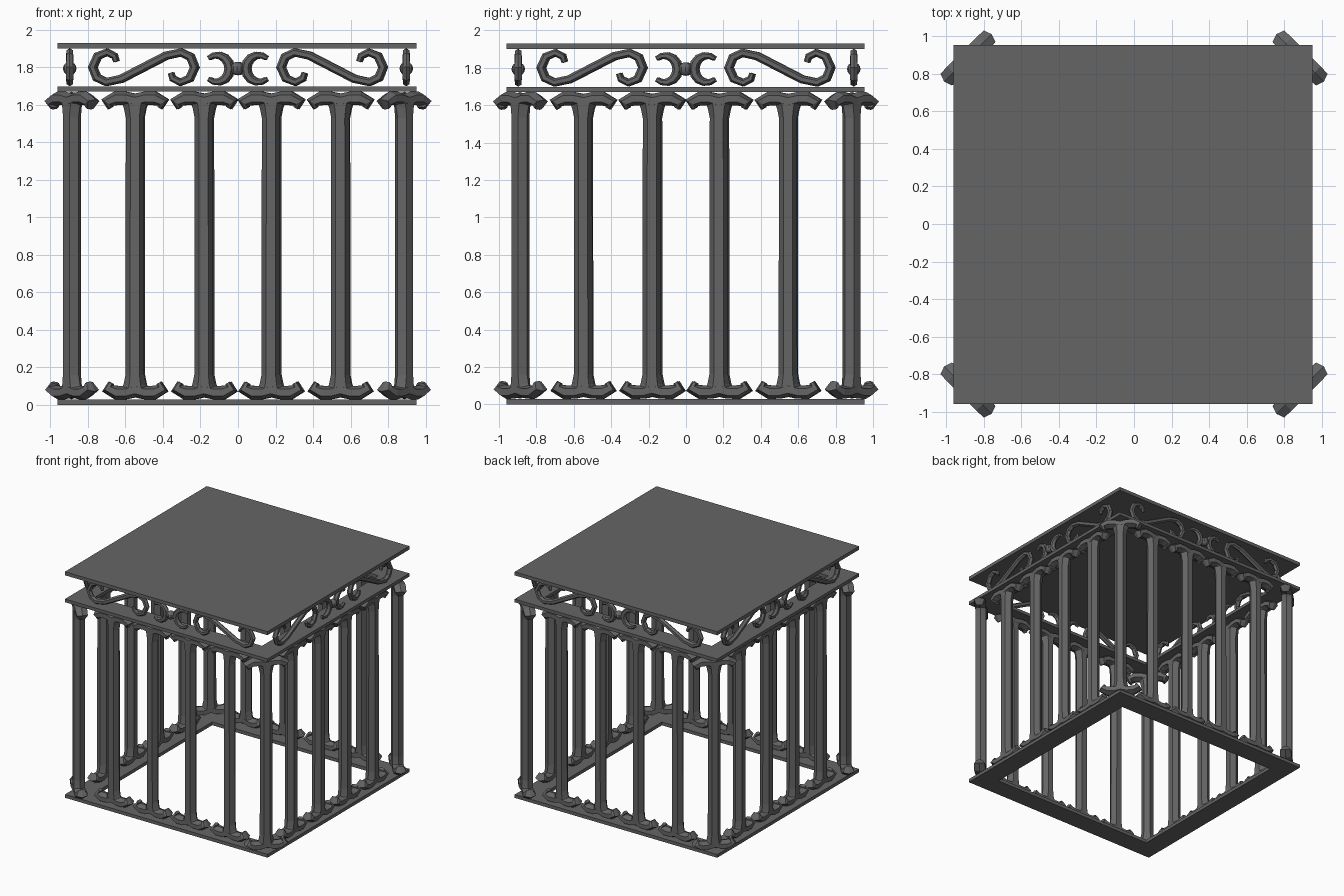
import bpy, bmesh, math
from mathutils import Matrix, Vector

if "Cube" in bpy.data.objects:
    bpy.data.objects.remove(bpy.data.objects["Cube"])

iron = bpy.data.materials.new("dark_grey_iron")
iron.diffuse_color = (0.13, 0.13, 0.13, 1)
iron.use_nodes = True
iron.node_tree.nodes["Principled BSDF"].inputs["Base Color"].default_value = iron.diffuse_color


def finish(bm, name, matrix=Matrix()):
    bmesh.ops.recalc_face_normals(bm, faces=bm.faces)
    bm.transform(matrix)
    mesh = bpy.data.meshes.new(name)
    bm.to_mesh(mesh)
    bm.free()
    mesh.materials.append(iron)
    ob = bpy.data.objects.new(name, mesh)
    bpy.context.collection.objects.link(ob)
    return ob


def sweep(bm, path, widths, depths, sides=6):
    """Tube along a path in the x-z plane; widths in plane, depths along y."""
    pts = [Vector((x, 0, z)) for x, z in path]
    rings = []
    for i, p in enumerate(pts):
        t = (pts[min(i + 1, len(pts) - 1)] - pts[max(i - 1, 0)]).normalized()
        n = Vector((t.z, 0, -t.x))
        ring = []
        for k in range(sides):
            a = 2 * math.pi * k / sides
            ring.append(bm.verts.new(p + n * widths[i] * math.cos(a)
                                     + Vector((0, depths[i] * math.sin(a), 0))))
        rings.append(ring)
    for r, s in zip(rings, rings[1:]):
        for k in range(sides):
            m = (k + 1) % sides
            bm.faces.new((r[k], r[m], s[m], s[k]))
    bm.faces.new(rings[0])
    bm.faces.new(rings[-1])


def box_plate(name, z0, z1, half=0.957, hole=0.0):
    bm = bmesh.new()
    if hole:
        loops = []
        for h, z in ((half, z0), (half, z1), (hole, z1), (hole, z0)):
            loops.append([bm.verts.new((h * a, h * b, z))
                          for a, b in ((-1, -1), (1, -1), (1, 1), (-1, 1))])
        for j in range(4):
            r, s = loops[j], loops[(j + 1) % 4]
            for k in range(4):
                m = (k + 1) % 4
                bm.faces.new((r[k], r[m], s[m], s[k]))
    else:
        bmesh.ops.create_cube(bm, size=1, matrix=Matrix.Translation((0, 0, (z0 + z1) / 2))
                              @ Matrix.Diagonal((2 * half, 2 * half, z1 - z0, 1)))
    finish(bm, name, Matrix.Translation((-0.006, -0.003, 0)))


# Base ring, upper ring and solid roof
box_plate("base_frame", 0.0, 0.028, hole=0.785)
box_plate("upper_frame", 1.67, 1.697, hole=0.785)
box_plate("roof_plate", 1.90, 1.93)


def bar(name, matrix):
    bm = bmesh.new()
    # upright with flared ends
    zs = (0.07, 0.11, 0.16, 1.53, 1.58, 1.63)
    ws = (0.075, 0.06, 0.05, 0.048, 0.058, 0.075)
    sweep(bm, [(0, z) for z in zs], ws, [0.05] * 6)
    # curled feet, mirrored as the curled capital
    half = ((0.05, 0.066), (0.10, 0.066), (0.145, 0.088), (0.128, 0.118))
    hw = (0.036, 0.037, 0.034, 0.014)
    hd = (0.052, 0.054, 0.05, 0.028)
    for top in (False, True):
        path = [(-x, z) for x, z in reversed(half)] + [(0, 0.08)] + list(half)
        if top:
            path = [(x * 1.03, 1.70 - z) for x, z in path]
        sweep(bm, path, hw[::-1] + (0.04,) + hw, hd[::-1] + (0.05,) + hd)
    finish(bm, name, matrix)


def s_scroll(name, matrix, mirror):
    bm = bmesh.new()
    half = [(-0.145, 0.03), (-0.155, 0.06), (-0.195, 0.08), (-0.245, 0.06),
            (-0.272, 0.0), (-0.25, -0.055), (-0.20, -0.079), (-0.12, -0.062)]
    path = half + [(0, 0)] + [(-x, -z) for x, z in reversed(half)]
    path = [(mirror * (x - 0.502), z + 1.80) for x, z in path]
    w = (0.014, 0.018, 0.02, 0.022, 0.023, 0.023, 0.022, 0.022)
    w = w + (0.022,) + w[::-1]
    sweep(bm, path, w, [v * 0.95 for v in w])
    finish(bm, name, matrix)


def centre_ornament(name, matrix):
    bm = bmesh.new()
    # back-to-back crescents
    for s in (-1, 1):
        path, w = [], []
        for k in range(11):
            a = math.radians(-130 + 26 * k)
            path.append((s * (0.112 - 0.068 * math.cos(a)), 1.793 + 0.072 * math.sin(a)))
            w.append(0.010 + 0.015 * math.cos(a / 1.6))
        sweep(bm, path, w, [v * 0.9 for v in w])
    # linking rod and ball
    sweep(bm, [(-0.05, 1.793), (0.05, 1.793)], (0.02, 0.02), (0.02, 0.02))
    bmesh.ops.create_uvsphere(bm, u_segments=10, v_segments=8, radius=0.036,
                              matrix=Matrix.Translation((0, 0, 1.793)))
    finish(bm, name, matrix)


# Four sides, each with inner bars, one corner bar and a scroll frieze
for i, side in enumerate(("front", "right", "back", "left")):
    turn = Matrix.Rotation(math.pi / 2 * i, 4, 'Z')
    for j, x in enumerate((-0.55, -0.183, 0.175, 0.545)):
        bar(f"{side}_bar_{j + 1}", turn @ Matrix.Translation((x, -0.888, 0)))
    bar(f"{side}_corner_bar", turn @ Matrix.Translation((0.885, -0.885, 0))
        @ Matrix.Rotation(math.pi / 4, 4, 'Z'))
    frieze = turn @ Matrix.Translation((-0.004, -0.897, 0))
    s_scroll(f"{side}_left_scroll", frieze, 1)
    s_scroll(f"{side}_right_scroll", frieze, -1)
    centre_ornament(f"{side}_centre_ornament", frieze)
